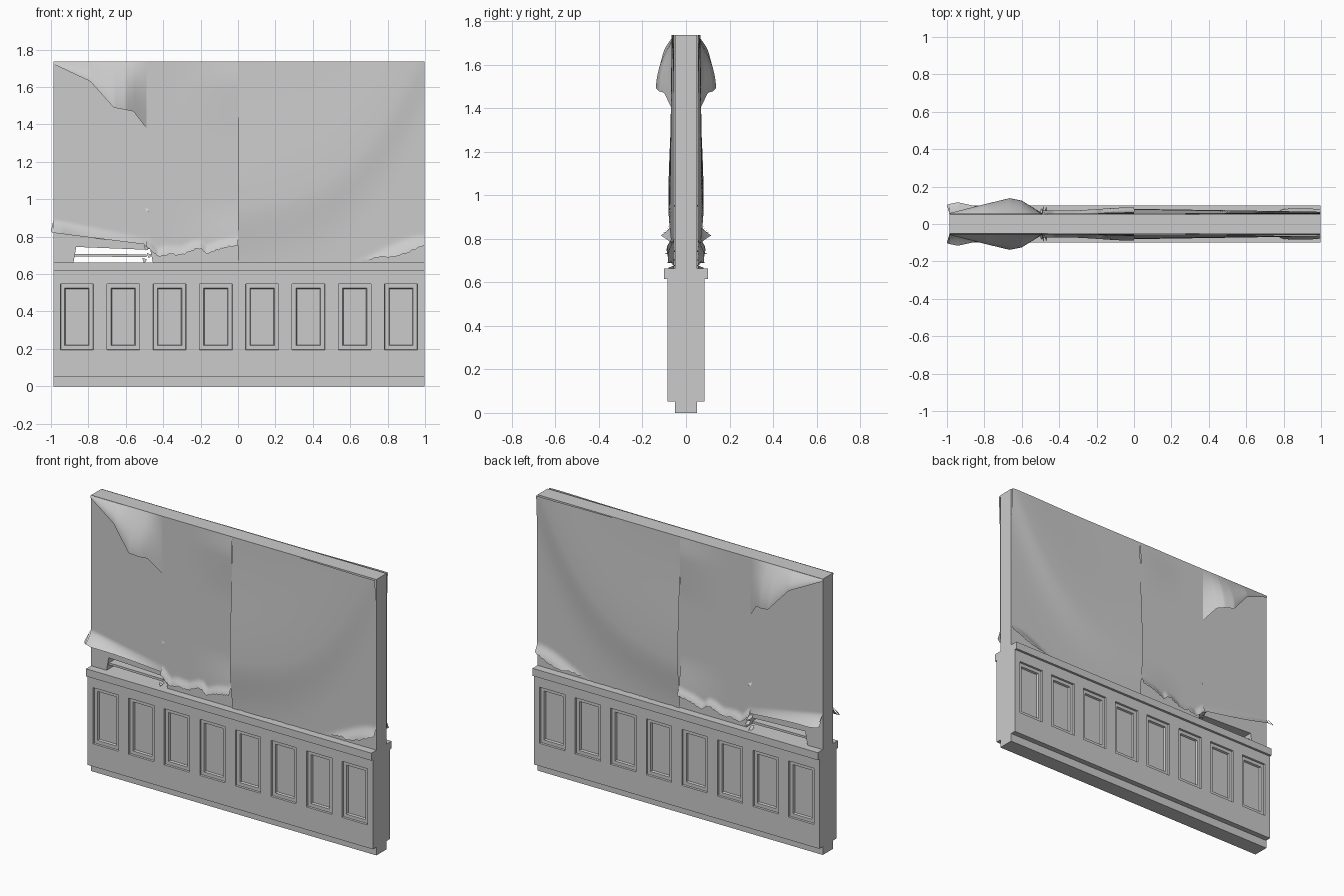
import bpy, bmesh, math, random

random.seed(4)
if "Cube" in bpy.data.objects:
    bpy.data.objects.remove(bpy.data.objects["Cube"])

grey = bpy.data.materials.new("plain_grey")
grey.use_nodes = True
colour = (0.6, 0.6, 0.6, 1)
grey.diffuse_color = colour
grey.node_tree.nodes["Principled BSDF"].inputs["Base Color"].default_value = colour

LEFT, RIGHT, TOP = -0.987, 0.998, 1.735
MID = (LEFT + RIGHT) / 2


def finish(name, bm, smooth=False):
    mesh = bpy.data.meshes.new(name)
    bm.to_mesh(mesh)
    bm.free()
    mesh.materials.append(grey)
    obj = bpy.data.objects.new(name, mesh)
    bpy.context.collection.objects.link(obj)
    if smooth:
        mesh.shade_smooth()
    return obj


def box_mesh(half_depth, low, high):
    bm = bmesh.new()
    bmesh.ops.create_cube(bm, size=1)
    for v in bm.verts:
        v.co.x = MID + v.co.x * (RIGHT - LEFT)
        v.co.y *= 2 * half_depth
        v.co.z = (low + high) / 2 + v.co.z * (high - low)
    return bm


def prism(name, outline, half_depth):
    bm = bmesh.new()
    face = bm.faces.new([bm.verts.new((x, -half_depth, z)) for x, z in outline])
    side = bmesh.ops.extrude_face_region(bm, geom=[face])["geom"]
    for v in side:
        if isinstance(v, bmesh.types.BMVert):
            v.co.y = half_depth
    bmesh.ops.recalc_face_normals(bm, faces=bm.faces)
    return finish(name, bm)


def along(points, x):
    """Height on a polyline at x."""
    for (x0, z0), (x1, z1) in zip(points, points[1:]):
        if x <= x1:
            return z0 + (z1 - z0) * max(0, (x - x0) / (x1 - x0))
    return points[-1][1]


def ease(t):
    t = min(1, max(0, t))
    return t * t * (3 - 2 * t)


# Plinth and cap rail
finish("plinth", box_mesh(0.05, 0, 0.055))
finish("cap_rail", box_mesh(0.1, 0.615, 0.662))

# Wainscot with eight sunken panels on each face
bm = box_mesh(0.085, 0.052, 0.615)
centres = [-0.861 + 0.2475 * i for i in range(8)]
cuts = [((c + s, 0, 0), (1, 0, 0)) for c in centres for s in (-0.088, 0.088)]
cuts += [((0, 0, z), (0, 0, 1)) for z in (0.195, 0.548)]
for point, normal in cuts:
    bmesh.ops.bisect_plane(bm, geom=bm.verts[:] + bm.edges[:] + bm.faces[:],
                           plane_co=point, plane_no=normal)
panels = []
for f in bm.faces:
    c = f.calc_center_median()
    if abs(f.normal.y) > 0.9 and 0.2 < c.z < 0.54:
        if any(abs(c.x - p) < 0.02 for p in centres):
            panels.append(f)
for width, depth in ((0.002, -0.012), (0.03, 0), (0.006, -0.012)):
    bmesh.ops.inset_individual(bm, faces=panels, thickness=width, depth=depth)
finish("panelled_wainscot", bm)

# Upper wall with a broken opening above the rail
prism("upper_wall", [(LEFT, 0.66), (-0.88, 0.66), (-0.865, 0.745), (-0.49, 0.73),
                     (-0.47, 0.735), (-0.455, 0.66), (RIGHT, 0.66),
                     (RIGHT, TOP), (LEFT, TOP)], 0.05)
# Broken lath across the opening
prism("broken_lath", [(-0.875, 0.695), (-0.49, 0.69), (-0.49, 0.705),
                      (-0.87, 0.708)], 0.04)


def paper(name, x0, x1, low, high, depth, cols=60, rows=36):
    """Torn wallpaper sheet hung on both faces of the wall."""
    for side, label in ((-1, "front"), (1, "back")):
        bm = bmesh.new()
        grid = []
        for i in range(cols + 1):
            x = x0 + (x1 - x0) * i / cols
            a, b = low(x), high(x)
            column = []
            for j in range(rows + 1):
                z = a + (b - a) * j / rows
                column.append(bm.verts.new((x, side * depth(x, z, j / rows), z)))
            grid.append(column)
        for p, q in zip(grid, grid[1:]):
            for j in range(rows):
                quad = [p[j], q[j], q[j + 1], p[j + 1]]
                bm.faces.new(quad if side < 0 else quad[::-1])
        finish(name + "_" + label, bm, True)


tear = [(LEFT, 1.722), (-0.79, 1.63), (-0.665, 1.49), (-0.56, 1.47), (-0.49, 1.38)]
bulge = [(LEFT, 0.005), (-0.79, 0.055), (-0.665, 0.085), (-0.6, 0.072), (-0.49, 0.004)]
flap = [(LEFT, 0.82), (-0.485, 0.757)]
ragged = [(-0.49, 0.75), (-0.465, 0.73), (-0.43, 0.69), (-0.39, 0.705), (-0.3, 0.70),
          (-0.24, 0.73), (-0.2, 0.735), (-0.17, 0.705), (-0.1, 0.735), (0, 0.755)]
corner = [(0, 0.662), (0.63, 0.662), (0.75, 0.69), (0.86, 0.695), (RIGHT, 0.755)]
jag = {}


def rough(points, amount):
    def height(x):
        key = round(x, 4)
        jag.setdefault(key, random.uniform(-amount, amount))
        return along(points, x) + jag[key]
    return height


# Upper left sheet sagging out along the diagonal tear
paper("sagging_paper", LEFT, -0.49, lambda x: along(tear, x), lambda x: TOP,
      lambda x, z, t: 0.053 + along(bulge, x) * math.sin((1 - t) * math.pi / 2))


# Lower left sheet with its bottom edge curling away
def curl_depth(x, z, t):
    start = along([(LEFT, 0.89), (-0.485, 0.80)], x)
    reach = along([(LEFT, 0.055), (-0.94, 0.068), (-0.8, 0.045), (-0.485, 0.012)], x)
    return 0.052 + reach * min(1, max(0, (start - z) / 0.07)) ** 1.6


paper("curling_paper", LEFT, -0.49, lambda x: along(flap, x),
      lambda x: along(tear, x), curl_depth, rows=90)


# Middle sheet, ragged at the foot and lifting at the seam
def middle_depth(x, z, t):
    foot = ease((along(ragged, x) + 0.05 - z) / 0.05)
    seam = ease((x + 0.35) / 0.35)
    lift = ease((z - 1.3) / 0.4) * ease((1.8 - z) / 0.2)
    return 0.053 + 0.02 * foot + seam * (0.012 * lift + 0.016 * ease((1.0 - z) / 0.25))


paper("middle_paper", -0.49, 0, rough(ragged, 0.006), lambda x: TOP, middle_depth,
      rows=70)


# Right sheet with a sweeping billow and a lifted lower corner
def right_depth(x, z, t):
    ridge = 0.96 + 0.15 * x + 0.72 * x ** 3
    gap = z - ridge
    wide = 0.5 if gap > 0 else 0.22
    billow = 0.028 * math.exp(-(gap / wide) ** 2) * (1 - 0.55 * x)
    fold = ease((0.66 + 0.15 * ease((x - 0.55) / 0.44) - z) / 0.08)
    return 0.053 + billow + 0.03 * fold * ease((x - 0.55) / 0.2)


paper("right_paper", 0, RIGHT, rough(corner, 0.004), lambda x: TOP, right_depth, rows=70)

# Small torn scraps beside the opening
for side, label in ((-1, "front"), (1, "back")):
    bm = bmesh.new()
    for x, z, out in ((-0.49, 0.74, 0.1), (-0.475, 0.7, 0.09), (-0.5, 0.675, 0.085),
                      (-0.485, 0.945, 0.065)):
        points = [(x - 0.012, 0.05, z + 0.012), (x + 0.012, 0.05, z + 0.004),
                  (x + 0.006, out, z - 0.01), (x - 0.004, 0.056, z - 0.014)]
        bm.faces.new([bm.verts.new((a, side * b, c)) for a, b, c in points])
    finish("paper_scraps_" + label, bm)

# Loose outer corner of the curled flap
for side, label in ((-1, "front"), (1, "back")):
    bm = bmesh.new()
    points = [(LEFT, 0.054, 0.89), (-1.0, 0.1, 0.83), (-0.99, 0.108, 0.82),
              (LEFT, 0.107, 0.82)]
    bm.faces.new([bm.verts.new((a, side * b, c)) for a, b, c in points])
    finish("flap_corner_" + label, bm)
